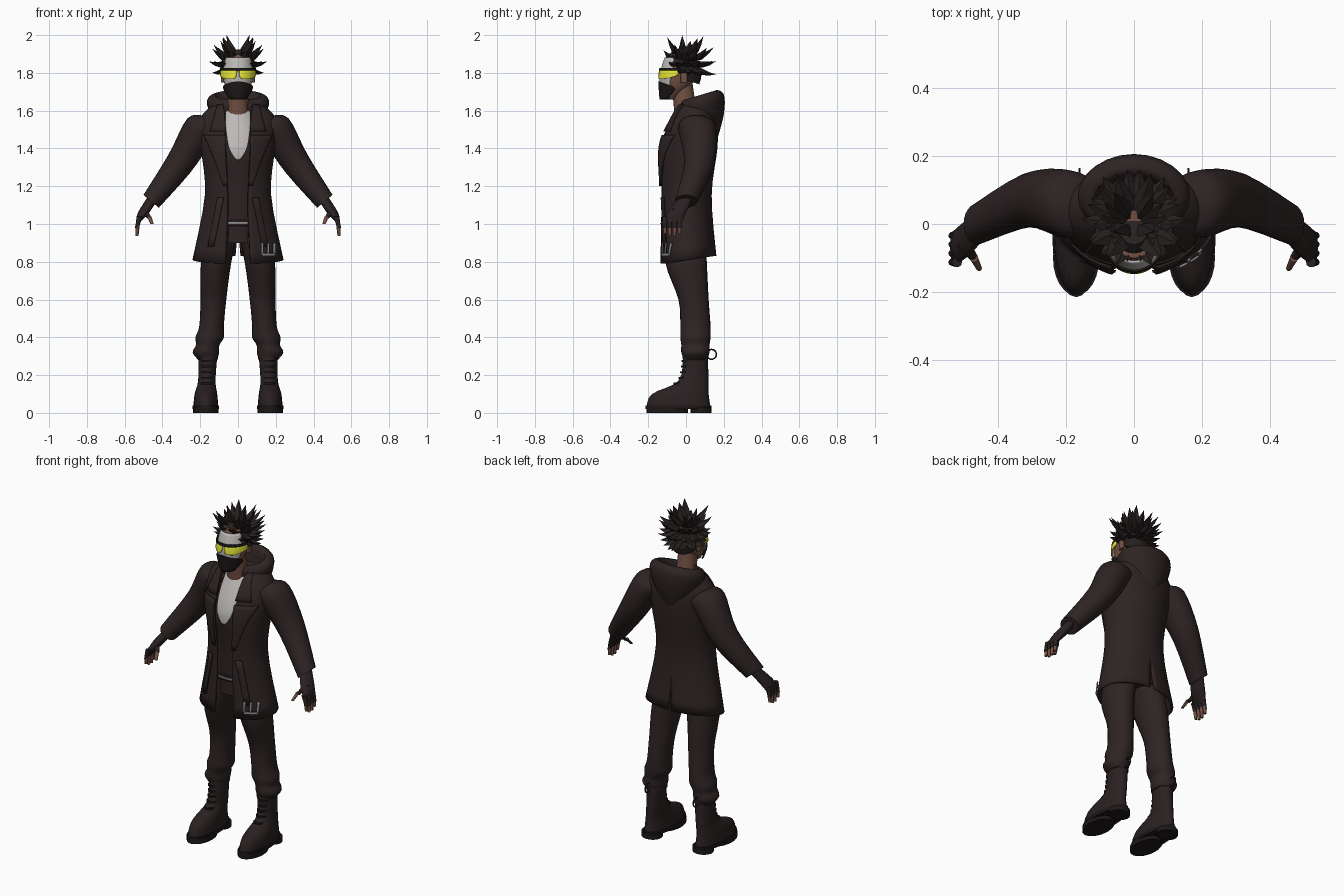
import bpy, bmesh, random
from math import sin, cos, pi, asin, radians
from mathutils import Vector

random.seed(4)
if "Cube" in bpy.data.objects:
    bpy.data.objects.remove(bpy.data.objects["Cube"])


def material(name, *rgb):
    mat = bpy.data.materials.new(name)
    mat.use_nodes = True
    mat.diffuse_color = (*rgb, 1)
    mat.node_tree.nodes["Principled BSDF"].inputs["Base Color"].default_value = (*rgb, 1)
    return mat


cloth = material("dark brown cloth", .027, .017, .017)
leather = material("dark leather", .023, .015, .015)
hair = material("dark hair", .02, .015, .014)
black = material("black mask", .012, .009, .009)
white = material("off white", .5, .48, .47)
skin = material("brown skin", .17, .08, .055)
yellow = material("yellow lens", .8, .8, .04)
metal = material("grey metal", .25, .25, .25)


def finish(name, bm, mat, mirror=False, thickness=0, angle=40):
    """Turn a bmesh into a smooth shaded object, mirrored or thickened if asked."""
    bmesh.ops.recalc_face_normals(bm, faces=bm.faces)
    mesh = bpy.data.meshes.new(name)
    bm.to_mesh(mesh)
    bm.free()
    obj = bpy.data.objects.new(name, mesh)
    bpy.context.collection.objects.link(obj)
    mesh.materials.append(mat)
    bpy.ops.object.select_all(action="DESELECT")
    obj.select_set(True)
    bpy.context.view_layer.objects.active = obj
    bpy.ops.object.shade_smooth_by_angle(angle=radians(angle))
    if mirror:
        obj.modifiers.new("mirror", "MIRROR")
    if thickness:
        solid = obj.modifiers.new("thickness", "SOLIDIFY")
        solid.thickness = thickness
        solid.offset = 0


def smooth(points, steps=4):
    """Pass a smooth curve through a few rows of numbers."""
    padded = [points[0], *points, points[-1]]
    curve = []
    for window in zip(padded, padded[1:], padded[2:], padded[3:]):
        for step in range(steps):
            t = step / steps
            curve.append([q + t * (r - p) / 2 + t * t * (p - 2.5 * q + 2 * r - s / 2)
                          + t ** 3 * (3 * (q - r) + s - p) / 2 for p, q, r, s in zip(*window)])
    return curve + [list(points[-1])]


def bridge(bm, rows, closed):
    """Bridge rows of points with quads, capping the ends of closed rows."""
    rows = [[bm.verts.new(point) for point in row] for row in rows]
    count = len(rows[0])
    for low, high in zip(rows, rows[1:]):
        for i in range(count if closed else count - 1):
            j = (i + 1) % count
            bm.faces.new((low[i], low[j], high[j], high[i]))
    if closed:
        bm.faces.new(rows[0])
        bm.faces.new(rows[-1])


def loft(name, rings, mat, mirror=False, tilt=0, lean=0, sides=24):
    """Closed body through elliptical rings (x, y, z, rx, ry)."""
    bm = bmesh.new()
    turns = [2 * pi * i / sides for i in range(sides)]
    bridge(bm, [[(x + rx * cos(a) * cos(tilt), y + ry * sin(a),
                  z + rx * cos(a) * sin(tilt) + lean * ry * sin(a)) for a in turns]
                for x, y, z, rx, ry in smooth(rings)], True)
    finish(name, bm, mat, mirror)


def slab(name, x, y, bottom, top, rx, ry, mat, mirror=True):
    """Upright elliptical disc."""
    loft(name, [(x, y, bottom, rx, ry), (x, y, top, rx, ry)], mat, mirror)


def rod(name, start, end, radius, mat):
    """Mirrored tapering rod between two points."""
    taper = radius * .7
    loft(name, [(*start, radius, radius), (*end, taper, taper)], mat, True, sides=10)


def section(body, z):
    """Find y, rx and ry of a centred body at a height."""
    curve = smooth(body)
    for low, high in zip(curve, curve[1:]):
        if z <= high[2]:
            break
    t = max(0, min(1, (z - low[2]) / (high[2] - low[2])))
    return [low[k] + t * (high[k] - low[k]) for k in (1, 3, 4)]


def panel(name, body, rows, mat, lift=.006, mirror=True, columns=8):
    """Thin plate wrapped on the front of a body; rows are (z, x from, x to)."""
    bm = bmesh.new()
    grid = []
    for z, *span in smooth(rows):
        y, rx, ry = section(body, z)
        a, b = [asin(max(-1, min(1, x / rx))) for x in span]
        angles = [a + (b - a) * i / columns for i in range(columns + 1)]
        grid.append([((rx + lift) * sin(t), y - (ry + lift) * cos(t), z) for t in angles])
    bridge(bm, grid, False)
    finish(name, bm, mat, mirror, .006)


# Torso, shirt and belt
torso = [(0, 0, .9, .15, .1), (0, 0, 1.2, .14, .11), (0, 0, 1.4, .16, .13), (0, .02, 1.6, .07, .06)]
loft("vest", torso, cloth)
panel("shirt", torso, [(1.34, 0, .01), (1.4, 0, .045), (1.5, 0, .06), (1.6, 0, .06)], white)
panel("belt", torso, [(.99, 0, .12), (1.02, 0, .12)], leather)
panel("belt_trim", torso, [(1, 0, .05), (1.01, 0, .05)], metal, .01)

# Open coat with a vent at the back and a hem that dips at the front
coat = [(0, .01, .81, .235, .145), (0, 0, 1.15, .17, .13), (0, .01, 1.4, .19, .15),
        (0, .04, 1.55, .2, .12), (0, .05, 1.65, .1, .08)]
bm = bmesh.new()
grid = []
for x, y, z, rx, ry in smooth(coat):
    first = asin((.05 + .05 * abs(z - 1.1)) / rx)
    below = max(0, 1 - z)
    last = pi - below * .3
    angles = [first + (last - first) * i / 24 for i in range(25)]
    grid.append([(max(0, rx * sin(a)), y - ry * cos(a), z - below * cos(a) / 9) for a in angles])
bridge(bm, grid, False)
finish("coat", bm, cloth, True, .012)
panel("lapels", coat, [(1.2, .05, .07), (1.35, .06, .12), (1.47, .06, .17)], cloth, .013)
panel("collar", coat, [(1.49, .06, .14), (1.63, .07, .1)], cloth, .013)
panel("pocket_flaps", coat, [(.88, .12, .15), (1.14, .07, .1)], cloth, .014)

# Hanging buckle on the left hem
for x in (.12, .15, .18):
    panel("buckle_prong", coat, [(.83, x - .005, x + .005), (.9, x - .005, x + .005)],
          metal, .016, False, 2)
panel("buckle_bar", coat, [(.83, .12, .18), (.845, .12, .18)], metal, .018, False)

# Hood lying on the back
loft("hood", [(0, .13, 1.42, .03, .03), (0, .1, 1.55, .13, .1), (0, .08, 1.65, .165, .12),
              (0, .07, 1.68, .12, .08), (0, .06, 1.6, .1, .06)], cloth, lean=.3)

# Sleeves, gloves and fingers
loft("sleeves", [(.13, .05, 1.53, .07, .08), (.2, .06, 1.5, .09, .1), (.31, .07, 1.32, .075, .08),
                 (.46, 0, 1.12, .053, .06)], cloth, True, radians(40))
loft("gloves", [(.45, 0, 1.14, .03, .04), (.5, -.05, 1.06, .03, .05), (.53, -.07, 1.01, .01, .05)],
     leather, True)
for i, finger in enumerate(("little", "ring", "middle", "index")):
    y = -.034 - .026 * i
    rod(finger + "_finger_gloves", (.52, y, 1.04), (.535, y, .98), .015, leather)
    rod(finger + "_fingertips", (.53, y, 1), (.535, y, .95 - .007 * i * (3 - i)), .011, skin)
rod("thumb_gloves", (.5, -.06, 1.08), (.47, -.1, 1.03), .018, leather)
rod("thumb_tips", (.47, -.1, 1.04), (.455, -.13, 1), .012, skin)

# Trousers gathered above the boots
loft("trousers", [(.07, 0, 1, .08, .1), (.115, 0, .8, .08, .11), (.13, .04, .6, .068, .08),
                  (.14, .05, .46, .065, .08), (.15, .05, .4, .075, .08), (.16, .05, .36, .062, .075),
                  (.17, .05, .32, .07, .075), (.16, .05, .28, .05, .06)], cloth, True)

# Boots with soles, heels, laces and a rolled top
loft("boots", [(.17, -.04, .03, .066, .17), (.17, -.03, .1, .06, .15), (.165, .04, .17, .046, .08),
               (.16, .05, .3, .05, .065)], leather, True)
slab("boot_tops", .16, .05, .285, .305, .055, .068, leather)
slab("boot_welts", .17, -.04, .02, .04, .07, .175, black)
slab("front_soles", .17, -.1, 0, .03, .068, .11, black)
slab("boot_heels", .17, .08, 0, .03, .06, .055, black)
for i in range(5):
    z = .15 + .03 * i
    slab("boot_laces", .165, .01 - .05 / (i + 1), z, z + .01, .03, .025, black)

# Loops at the back of the boots
bpy.ops.mesh.primitive_torus_add(major_radius=.026, minor_radius=.004, major_segments=20,
                                 minor_segments=6, location=(.16, .135, .31), rotation=(0, pi / 2, 0))
loop = bpy.context.object
loop.name = "boot_pull_loops"
loop.data.materials.append(leather)
loop.modifiers.new("mirror", "MIRROR").mirror_object = bpy.data.objects["coat"]

# Neck, head and ears
loft("neck", [(0, 0, 1.57, .06, .06), (0, -.02, 1.74, .05, .055)], skin)
head = [(0, -.09, 1.66, .03, .035), (0, -.055, 1.72, .065, .075), (0, -.04, 1.8, .08, .09),
        (0, -.03, 1.9, .06, .07)]
loft("head", head, skin)
slab("ears", .08, -.01, 1.75, 1.8, .01, .018, skin)

# Face plate, mouth mask and goggles
panel("face_plate", head, [(1.72, 0, .06), (1.8, 0, .075), (1.88, 0, .06)], white, .004)
panel("mouth_mask", head, [(1.66, 0, .03), (1.73, 0, .066), (1.755, 0, .01)], black, .012)
panel("goggle_lenses", head, [(1.767, .02, .05), (1.78, .008, .078), (1.812, .006, .08)], yellow, .012)
panel("goggle_brow", head, [(1.812, 0, .08), (1.826, 0, .08)], black, .014)

# Spiky hair: a cap, a few tall spikes at the front and fanned rows behind
loft("hair_cap", [(0, .01, 1.76, .07, .06), (0, -.01, 1.84, .093, .09), (0, -.02, 1.91, .04, .04)],
     hair, lean=-.35)
bm = bmesh.new()
crown = Vector((0, -.01, 1.845))


def spike(tip, width):
    """Add a curved leaf shaped spike growing from the crown."""
    reach = tip - crown
    base = crown + reach.normalized() * .055
    side = reach.cross(Vector((0, .3, 1))).normalized() * width
    flat = side.cross(reach).normalized() * width * .6
    rings = []
    for t, size in ((0, .8), (.35, 1), (.7, .55)):
        centre = base.lerp(tip, t) - Vector((0, 0, .045 * t * (1 - t)))
        rings.append([bm.verts.new(centre + offset * size) for offset in (side, flat, -side, -flat)])
    point = bm.verts.new(tip)
    for i in range(4):
        j = (i + 1) % 4
        for low, high in zip(rings, rings[1:]):
            bm.faces.new((low[i], low[j], high[j], high[i]))
        bm.faces.new((rings[-1][i], rings[-1][j], point))
    bm.faces.new(rings[0])


for tip in ((.08, -.1, 1.99), (.06, -.02, 2), (.13, -.06, 1.95), (.05, -.12, 1.92), (.02, -.11, 1.91)):
    spike(Vector(tip), .03)
for rise in (-.3, .1, .5, .9):
    for i in range(6):
        turn = -.7 + i * (.44 - .1 * rise)
        away = Vector((cos(turn) * cos(rise), sin(turn) * cos(rise), sin(rise)))
        spike(crown + away * (.15 + .04 * sin(turn)) * random.uniform(.85, 1.05), .028)
finish("hair_spikes", bm, hair, True, angle=30)
